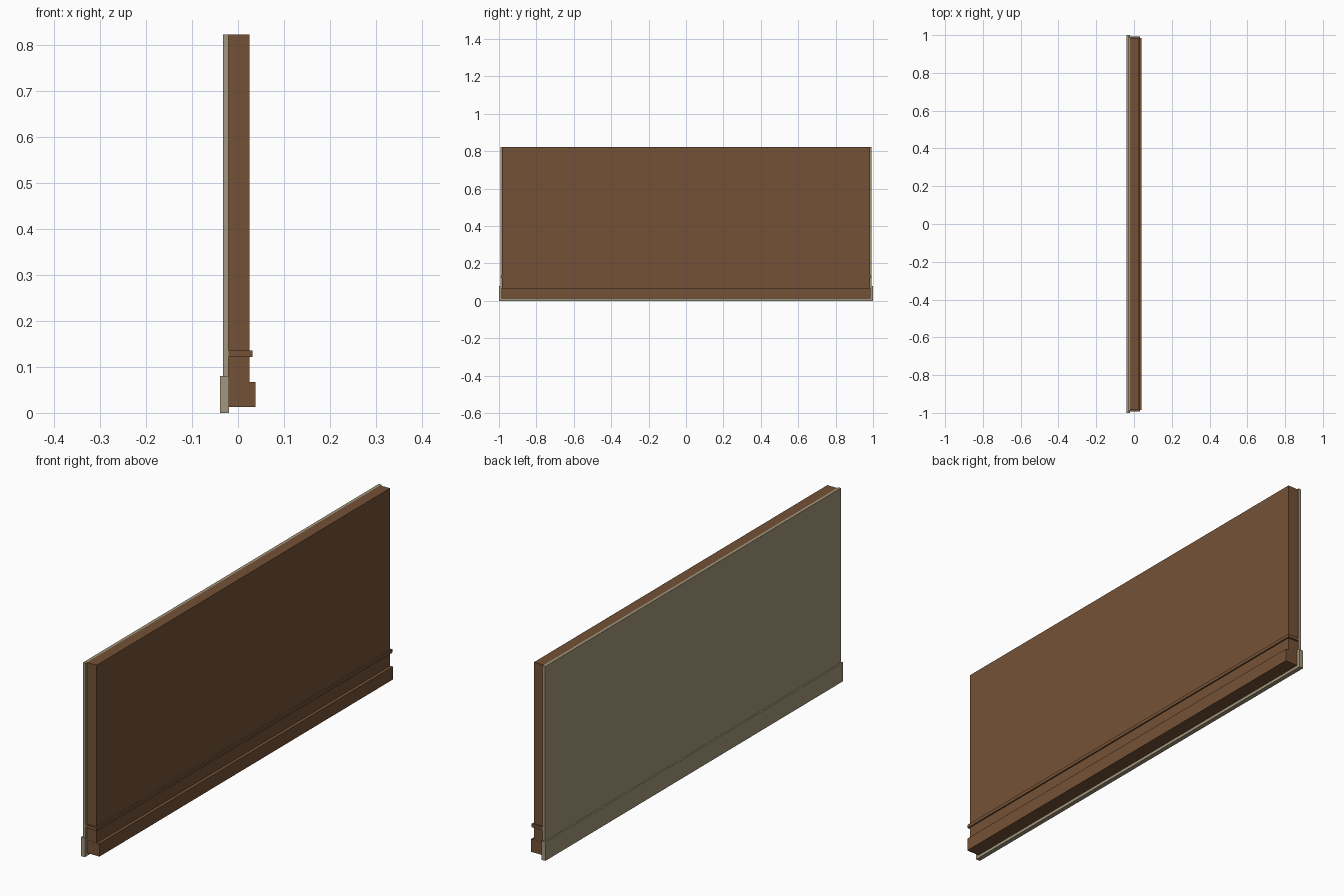
import bpy, bmesh

if "Cube" in bpy.data.objects:
    bpy.data.objects.remove(bpy.data.objects["Cube"])


def material(name, rgb):
    m = bpy.data.materials.new(name)
    m.diffuse_color = (*rgb, 1.0)
    m.use_nodes = True
    m.node_tree.nodes["Principled BSDF"].inputs["Base Color"].default_value = m.diffuse_color
    return m


wood = material("brown_wood", (0.175, 0.083, 0.037))
plaster = material("beige_grey", (0.365, 0.305, 0.200))


def box(name, x0, x1, half_y, z0, z1, mat):
    """Box spanning x0..x1, -half_y..half_y, z0..z1."""
    bm = bmesh.new()
    bmesh.ops.create_cube(bm, size=1.0)
    for v in bm.verts:
        v.co.x = x1 if v.co.x > 0 else x0
        v.co.y = half_y if v.co.y > 0 else -half_y
        v.co.z = z1 if v.co.z > 0 else z0
    mesh = bpy.data.meshes.new(name)
    bm.to_mesh(mesh)
    bm.free()
    mesh.materials.append(mat)
    obj = bpy.data.objects.new(name, mesh)
    bpy.context.collection.objects.link(obj)


# Outer plaster skin and its thicker plinth
box("outer_skin", -0.033, -0.021, 0.993, 0.08, 0.822, plaster)
box("outer_plinth", -0.039, -0.020, 1.0, 0.0, 0.08, plaster)

# Inner wooden wall, skirting board and thin rail
box("inner_wall", -0.021, 0.025, 0.985, 0.013, 0.822, wood)
box("skirting_board", -0.0205, 0.0385, 0.9855, 0.0125, 0.067, wood)
box("skirting_rail", -0.021, 0.031, 0.993, 0.122, 0.136, wood)
